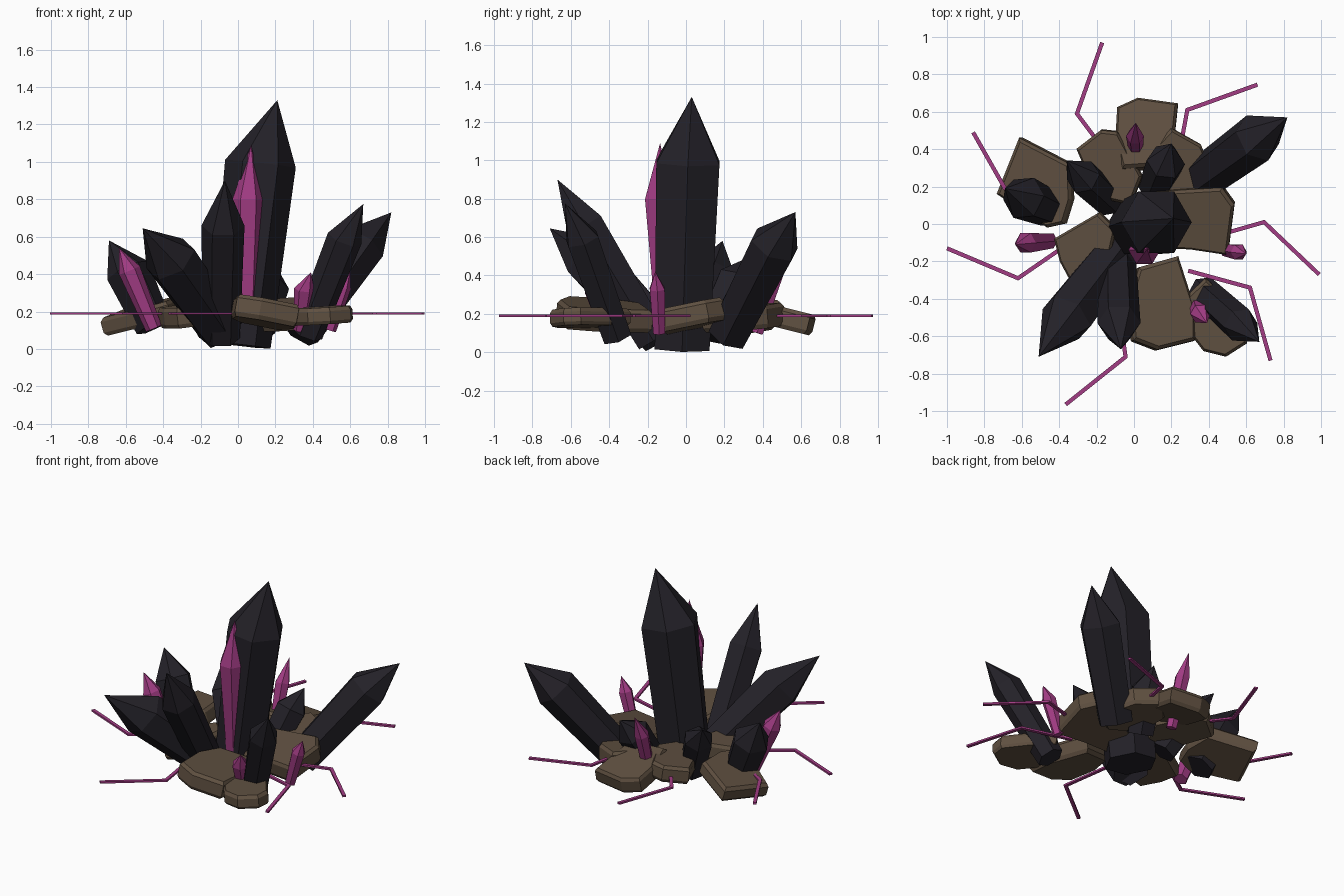
import bpy, bmesh, math
from mathutils import Vector

if "Cube" in bpy.data.objects:
    bpy.data.objects.remove(bpy.data.objects["Cube"])


def material(name, rgb):
    m = bpy.data.materials.new(name)
    m.diffuse_color = (*rgb, 1)
    m.use_nodes = True
    m.node_tree.nodes["Principled BSDF"].inputs["Base Color"].default_value = m.diffuse_color
    return m


DARK = material("dark_crystal", (0.017, 0.015, 0.021))
PINK = material("glow_crystal", (0.36, 0.045, 0.23))
ROCK = material("rock", (0.115, 0.08, 0.052))


def loft(name, rings, mat):
    """Flat-shaded solid through rings of points; a one-point ring makes a tip."""
    bm = bmesh.new()
    vs = [[bm.verts.new(p) for p in ring] for ring in rings]
    for a, b in zip(vs, vs[1:]):
        n = len(a)
        for i in range(n):
            j = (i + 1) % n
            bm.faces.new((a[i], a[j], b[0]) if len(b) == 1 else (a[i], a[j], b[j], b[i]))
    for end in (vs[0], vs[-1]):
        if len(end) > 2:
            bm.faces.new(end)
    bmesh.ops.recalc_face_normals(bm, faces=bm.faces)
    me = bpy.data.meshes.new(name)
    bm.to_mesh(me)
    bm.free()
    me.materials.append(mat)
    ob = bpy.data.objects.new(name, me)
    bpy.context.collection.objects.link(ob)
    return ob


def crystal(name, base, shoulder, tip, r0, r1, mat, n=6, phase=0.0):
    base, shoulder, tip = Vector(base), Vector(shoulder), Vector(tip)
    axis = (shoulder - base).normalized()
    u = (Vector((1, 0, 0)) - axis * axis.x).normalized()
    v = axis.cross(u)

    def ring(c, r):
        pts = []
        for i in range(n):
            a = math.tau * i / n + phase
            p = c + (u * math.cos(a) + v * math.sin(a)) * r
            p.z = max(p.z, 0)
            pts.append(p)
        return pts
    loft(name, [ring(base, r0), ring(shoulder, r1), [tip]], mat)


def slab(name, outline, z, slope, thick=0.1):
    """Tilted rock plate: plan outline, top height at its middle, slope in x and y."""
    cx = sum(p[0] for p in outline) / len(outline)
    cy = sum(p[1] for p in outline) / len(outline)
    nrm = Vector((-slope[0], -slope[1], 1)).normalized()

    def ring(k, drop):
        return [Vector((cx + (x - cx) * k, cy + (y - cy) * k,
                        z + k * ((x - cx) * slope[0] + (y - cy) * slope[1]))) - nrm * drop
                for x, y in outline]
    loft(name, [ring(0.93, thick), ring(1, thick * 0.8), ring(1, 0.02), ring(0.92, 0)], ROCK)


def strip(name, path, z=0.19, w=0.011, h=0.006):
    """Thin mitred bar along a plan path."""
    pts = [Vector(p) for p in path]
    rings = []
    for i, p in enumerate(pts):
        dirs = [(b - a).normalized() for a, b in zip(pts, pts[1:])]
        d = (dirs[max(i - 1, 0)] + dirs[min(i, len(dirs) - 1)]).normalized()
        s = Vector((-d.y, d.x)) * w / max(d.dot(dirs[min(i, len(dirs) - 1)]), 0.5)
        rings.append([(p.x + s.x, p.y + s.y, z - h), (p.x - s.x, p.y - s.y, z - h),
                      (p.x - s.x, p.y - s.y, z + h), (p.x + s.x, p.y + s.y, z + h)])
    loft(name, rings, PINK)


# Dark crystals
crystal("main_crystal", (0.01, -0.02, 0.02), (0.12, 0.01, 0.99), (0.21, 0.03, 1.33), 0.165, 0.19, DARK)
crystal("front_crystal", (-0.09, -0.17, 0.06), (-0.08, -0.53, 0.66), (-0.07, -0.67, 0.9), 0.10, 0.115, DARK)
crystal("front_left_crystal", (-0.09, -0.15, 0.1), (-0.36, -0.5, 0.48), (-0.51, -0.71, 0.645), 0.125, 0.145, DARK)
crystal("back_right_crystal", (0.33, 0.22, 0.09), (0.66, 0.46, 0.56), (0.82, 0.57, 0.73), 0.115, 0.135, DARK)
crystal("front_right_crystal", (0.37, -0.36, 0.08), (0.57, -0.54, 0.59), (0.67, -0.63, 0.775), 0.085, 0.095, DARK)
crystal("left_crystal", (-0.45, 0.08, 0.12), (-0.59, 0.14, 0.42), (-0.69, 0.19, 0.58), 0.10, 0.12, DARK)
crystal("back_left_crystal", (-0.13, 0.12, 0.09), (-0.27, 0.25, 0.38), (-0.36, 0.34, 0.5), 0.085, 0.095, DARK)
crystal("back_crystal", (0.11, 0.19, 0.1), (0.17, 0.33, 0.34), (0.2, 0.43, 0.45), 0.09, 0.105, DARK)

# Glowing crystals
crystal("glow_main", (0.05, -0.11, 0.12), (0.055, -0.14, 0.8), (0.07, -0.135, 1.09), 0.05, 0.085, PINK, 6, 0.0)
crystal("glow_left", (-0.45, -0.09, 0.11), (-0.58, -0.1, 0.42), (-0.635, -0.11, 0.54), 0.045, 0.06, PINK, 6)
crystal("glow_front", (0.33, -0.41, 0.1), (0.355, -0.48, 0.32), (0.39, -0.53, 0.41), 0.035, 0.055, PINK, 6)
crystal("glow_right", (0.49, -0.14, 0.1), (0.56, -0.15, 0.33), (0.6, -0.16, 0.42), 0.035, 0.045, PINK, 6)
crystal("glow_back", (0.01, 0.37, 0.1), (0.005, 0.47, 0.42), (0.01, 0.54, 0.565), 0.035, 0.048, PINK, 6)

# Rock slabs
slab("back_slab", [(-0.09, 0.63), (0.02, 0.68), (0.235, 0.65), (0.2, 0.32), (-0.06, 0.3), (-0.1, 0.45)],
     0.235, (0.0, -0.25), 0.11)
slab("left_slab", [(-0.62, 0.46), (-0.35, 0.32), (-0.34, 0.13), (-0.38, 0.0), (-0.47, -0.02), (-0.74, 0.16)],
     0.235, (0.28, 0.05))
slab("back_left_slab", [(-0.31, 0.4), (-0.18, 0.5), (-0.09, 0.49), (0.04, 0.25), (-0.02, 0.1), (-0.2, 0.14)],
     0.255, (0.1, 0.08), 0.11)
slab("back_right_slab", [(0.2, 0.51), (0.36, 0.42), (0.45, 0.2), (0.3, 0.08), (0.1, 0.18), (0.08, 0.38)],
     0.24, (-0.05, 0.08), 0.12)
slab("right_slab", [(0.1, -0.13), (0.12, 0.17), (0.47, 0.19), (0.535, 0.1), (0.5, -0.17), (0.3, -0.14)],
     0.245, (0.05, 0.2), 0.12)
slab("front_left_slab", [(-0.43, -0.08), (-0.19, 0.06), (-0.1, -0.03), (-0.16, -0.3), (-0.33, -0.33), (-0.4, -0.2)],
     0.235, (0.12, 0.06), 0.11)
slab("front_slab", [(0.03, -0.23), (0.24, -0.17), (0.33, -0.45), (0.33, -0.62), (0.13, -0.67), (0.0, -0.62), (-0.02, -0.4)],
     0.255, (-0.18, -0.08), 0.12)
slab("front_right_slab", [(0.2, -0.46), (0.38, -0.29), (0.5, -0.4), (0.61, -0.55), (0.6, -0.64), (0.49, -0.71), (0.37, -0.68)],
     0.225, (0.06, 0.03), 0.09)

# Glowing ground cracks
for i, path in enumerate([
        [(-0.2, 0.45), (-0.305, 0.59), (-0.17, 0.97)],
        [(0.25, 0.42), (0.285, 0.61), (0.66, 0.745)],
        [(0.45, -0.06), (0.695, 0.01), (0.99, -0.27)],
        [(0.29, -0.25), (0.62, -0.34), (0.73, -0.73)],
        [(-0.1, -0.33), (-0.045, -0.71), (-0.365, -0.965)],
        [(-0.3, -0.07), (-0.62, -0.29), (-1.0, -0.13)],
        [(-0.45, 0.05), (-0.69, 0.19), (-0.86, 0.49)]]):
    strip(f"ground_crack_{i + 1}", path)
